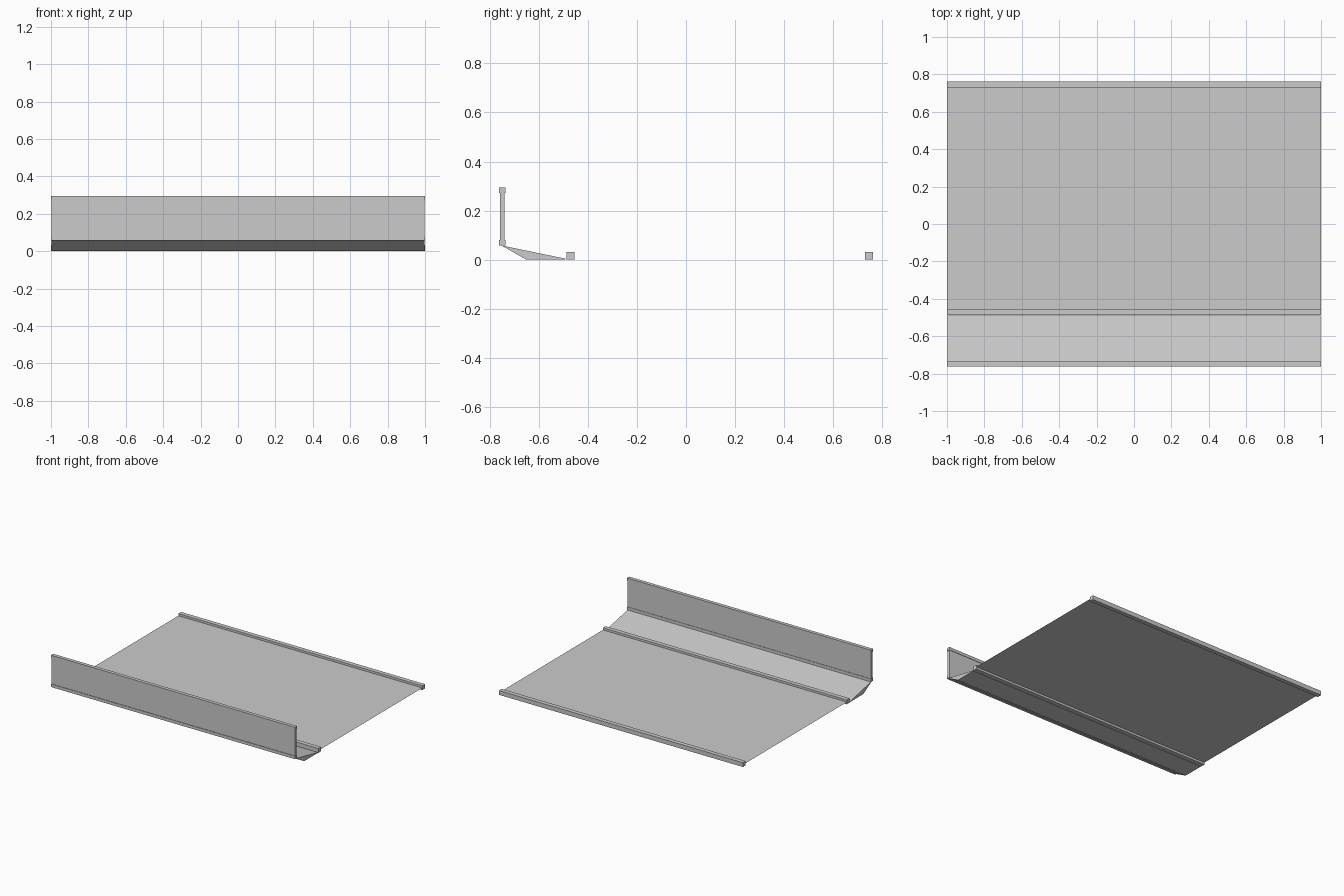
import bpy

if "Cube" in bpy.data.objects:
    bpy.data.objects.remove(bpy.data.objects["Cube"])


def prism(name, profile, half=1.0):
    """Extrude a closed (y, z) profile along x."""
    n = len(profile)
    verts = [(x, y, z) for x in (-half, half) for y, z in profile]
    faces = [tuple(range(n))[::-1], tuple(range(n, 2 * n))]
    faces += [(i, (i + 1) % n, n + (i + 1) % n, n + i) for i in range(n)]
    # flip the whole shell so normals point outward
    faces = [f[::-1] for f in faces] if area(profile) < 0 else faces
    return mesh_object(name, verts, faces)


def area(p):
    return sum(p[i - 1][0] * p[i][1] - p[i][0] * p[i - 1][1] for i in range(len(p)))


def mesh_object(name, verts, faces):
    mesh = bpy.data.meshes.new(name)
    mesh.from_pydata(verts, [], faces)
    obj = bpy.data.objects.new(name, mesh)
    bpy.context.collection.objects.link(obj)
    return obj


def bar(name, y0, y1, z0, z1, half=1.0):
    return prism(name, [(y0, z0), (y1, z0), (y1, z1), (y0, z1)], half)


# square beams along the floor edges
bar("rear_beam", 0.730, 0.762, 0.0, 0.032)
bar("front_beam", -0.487, -0.455, 0.0, 0.032)

# thin floor sheet meeting the beams at mid height
mesh_object("floor_sheet",
            [(-1, -0.471, 0.016), (1, -0.471, 0.016), (1, 0.746, 0.016), (-1, 0.746, 0.016)],
            [(0, 1, 2, 3)])

# wedge-shaped lip rising to the front wall
prism("front_wedge", [(-0.752, 0.058), (-0.65, 0.0), (-0.49, 0.0), (-0.49, 0.004)], 0.998)

# upright front wall with a rail along each edge
bar("front_wall", -0.758, -0.739, 0.062, 0.29, 0.998)
bar("lower_rail", -0.762, -0.736, 0.058, 0.080)
bar("upper_rail", -0.762, -0.736, 0.272, 0.294)
